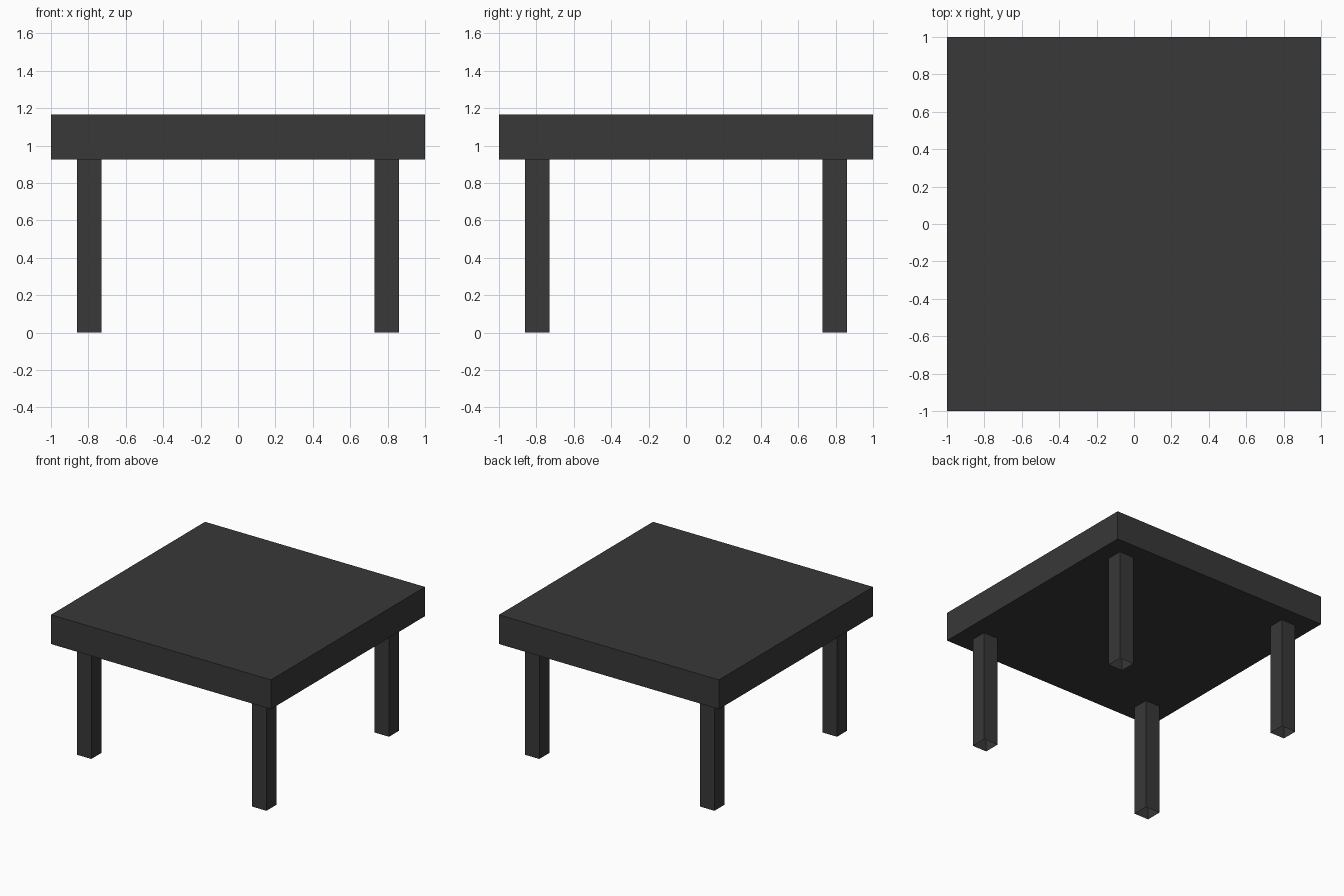
import bpy, bmesh

if "Cube" in bpy.data.objects:
    bpy.data.objects.remove(bpy.data.objects["Cube"])

TOP_Z, UNDER_Z = 1.165, 0.925   # tabletop upper and lower faces
LEG_POS, LEG_W = 0.796, 0.132   # leg centre offset and thickness

dark = bpy.data.materials.new("dark_finish")
dark.diffuse_color = (0.04, 0.04, 0.04, 1)
dark.use_nodes = True
dark.node_tree.nodes["Principled BSDF"].inputs["Base Color"].default_value = dark.diffuse_color


def box(name, size, centre, open_ends=False):
    """Flat-faced box; open_ends leaves it as a hollow square tube."""
    bm = bmesh.new()
    bmesh.ops.create_cube(bm, size=1)
    bmesh.ops.scale(bm, vec=size, verts=bm.verts)
    if open_ends:
        ends = [f for f in bm.faces if abs(f.normal.z) > 0.5]
        bmesh.ops.delete(bm, geom=ends, context='FACES_ONLY')
    mesh = bpy.data.meshes.new(name)
    bm.to_mesh(mesh)
    bm.free()
    mesh.materials.append(dark)
    obj = bpy.data.objects.new(name, mesh)
    obj.location = centre
    bpy.context.collection.objects.link(obj)
    return obj


# Thick square tabletop
box("tabletop", (2, 2, TOP_Z - UNDER_Z), (0, 0, (TOP_Z + UNDER_Z) / 2))

# Four hollow legs, open at the foot
for y_name, sy in (("front", -1), ("back", 1)):
    for x_name, sx in (("left", -1), ("right", 1)):
        box(f"{y_name}_{x_name}_leg", (LEG_W, LEG_W, UNDER_Z),
            (sx * LEG_POS, sy * LEG_POS, UNDER_Z / 2), open_ends=True)
